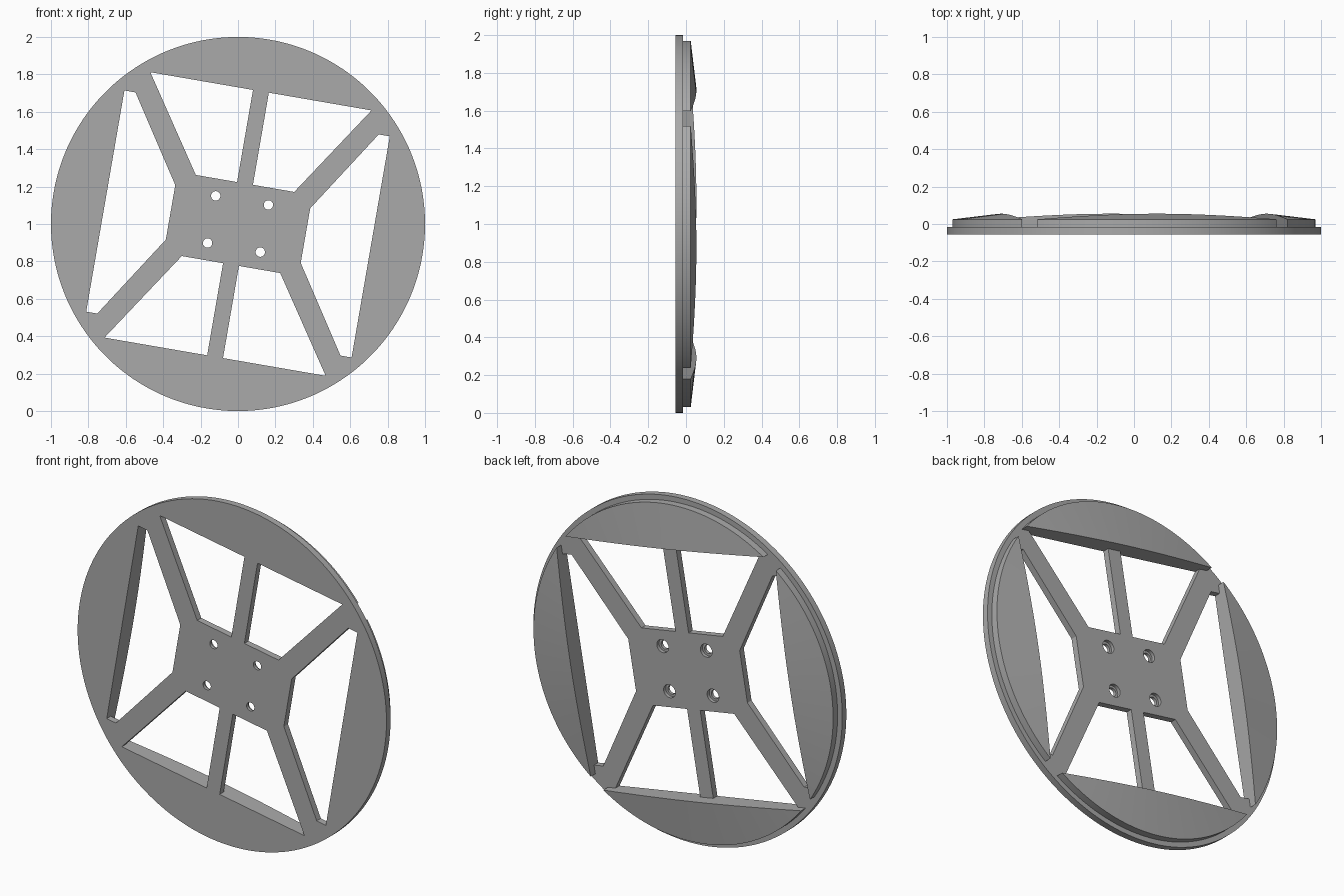
import bpy, bmesh
from math import sin, cos, pi, radians
from mathutils import Matrix, Vector

cube = bpy.data.objects.get("Cube")
if cube:
    bpy.data.objects.remove(cube)

FRONT, STEP, RIM = -0.055, -0.017, 0.025   # depths along y
CHORD = 0.72                               # distance of the openings' outer edges
TILT = radians(9.8)

grey = bpy.data.materials.new("plain_grey")
grey.use_nodes = True
grey.diffuse_color = (0.4, 0.4, 0.4, 1)
grey.node_tree.nodes["Principled BSDF"].inputs["Base Color"].default_value = (0.4, 0.4, 0.4, 1)


def lathe(bm, profile, sides, x=0, z=0):
    """Closed solid turned about the y direction from (radius, y) points."""
    rings = []
    for r, y in profile:
        rings.append([bm.verts.new((x + r * cos(2 * pi * i / sides), y,
                                    z + r * sin(2 * pi * i / sides)))
                      for i in range(sides)])
    for a, b in zip(rings, rings[1:]):
        for i in range(sides):
            j = (i + 1) % sides
            bm.faces.new((a[i], a[j], b[j], b[i]))
    bm.faces.new(rings[0])
    bm.faces.new(rings[-1])


def prism(bm, points, y0, y1):
    """Outline of (x, z) points pushed through from y0 to y1."""
    lower = [bm.verts.new((x, y0, z)) for x, z in points]
    face = bm.faces.new(lower)
    out = bmesh.ops.extrude_face_region(bm, geom=[face], use_keep_orig=True)
    verts = [g for g in out["geom"] if isinstance(g, bmesh.types.BMVert)]
    bmesh.ops.translate(bm, verts=verts, vec=(0, y1 - y0, 0))


def finish(bm, name):
    bmesh.ops.recalc_face_normals(bm, faces=bm.faces)
    mesh = bpy.data.meshes.new(name)
    bm.to_mesh(mesh)
    bm.free()
    mesh.materials.append(grey)
    ob = bpy.data.objects.new(name, mesh)
    bpy.context.collection.objects.link(ob)
    ob.location = (0, 0, 1)
    ob.rotation_euler = (0, TILT, 0)
    return ob


def smooth(ob):
    ob.data.shade_smooth()
    ob.data.set_sharp_from_angle(angle=radians(30))


# Flat disc that becomes the hub, spokes and outer flange
bm = bmesh.new()
lathe(bm, [(1, FRONT), (1, STEP)], 160)
plate = finish(bm, "spoked_plate")

# Openings between the spokes, and stepped bolt holes
bm = bmesh.new()
for s in (1, -1):
    side = [(0.366, 0.148), (0.66, 0.6), (CHORD, 0.6)]
    side += [(x, -z) for x, z in reversed(side)]
    prism(bm, [(s * x, z) for x, z in side], -0.2, 0.2)
    for t in (1, -1):
        quarter = [(0.043, 0.22), (0.267, 0.22), (0.6, CHORD), (0.043, CHORD)]
        prism(bm, [(s * x, t * z) for x, z in quarter], -0.2, 0.2)
        lathe(bm, [(0.025, -0.2), (0.025, -0.037), (0.038, -0.037), (0.038, 0.2)],
              32, s * 0.143, t * 0.128)
cutter = finish(bm, "opening_cutter")
cutter.hide_render = True

cut = plate.modifiers.new("openings", 'BOOLEAN')
cut.operation = 'DIFFERENCE'
cut.solver = 'EXACT'
cut.object = cutter
bpy.context.view_layer.update()
graph = bpy.context.evaluated_depsgraph_get()
plate_mesh = bpy.data.meshes.new_from_object(plate.evaluated_get(graph))
plate.modifiers.clear()
plate.data = plate_mesh
bpy.data.objects.remove(cutter)
smooth(plate)

# Four raised rim segments with a gently conical back
for k, where in enumerate(("top", "left", "bottom", "right")):
    bm = bmesh.new()
    lathe(bm, [(0.97, STEP), (0.97, RIM), (0.5, 0.0814)], 160)
    bmesh.ops.bisect_plane(bm, geom=bm.verts[:] + bm.edges[:] + bm.faces[:],
                           plane_co=Vector((0, 0, CHORD)), plane_no=Vector((0, 0, 1)),
                           clear_inner=True)
    bmesh.ops.holes_fill(bm, edges=[e for e in bm.edges if e.is_boundary], sides=0)
    bmesh.ops.transform(bm, matrix=Matrix.Rotation(k * pi / 2, 4, 'Y'), verts=bm.verts)
    smooth(finish(bm, where + "_rim_segment"))
